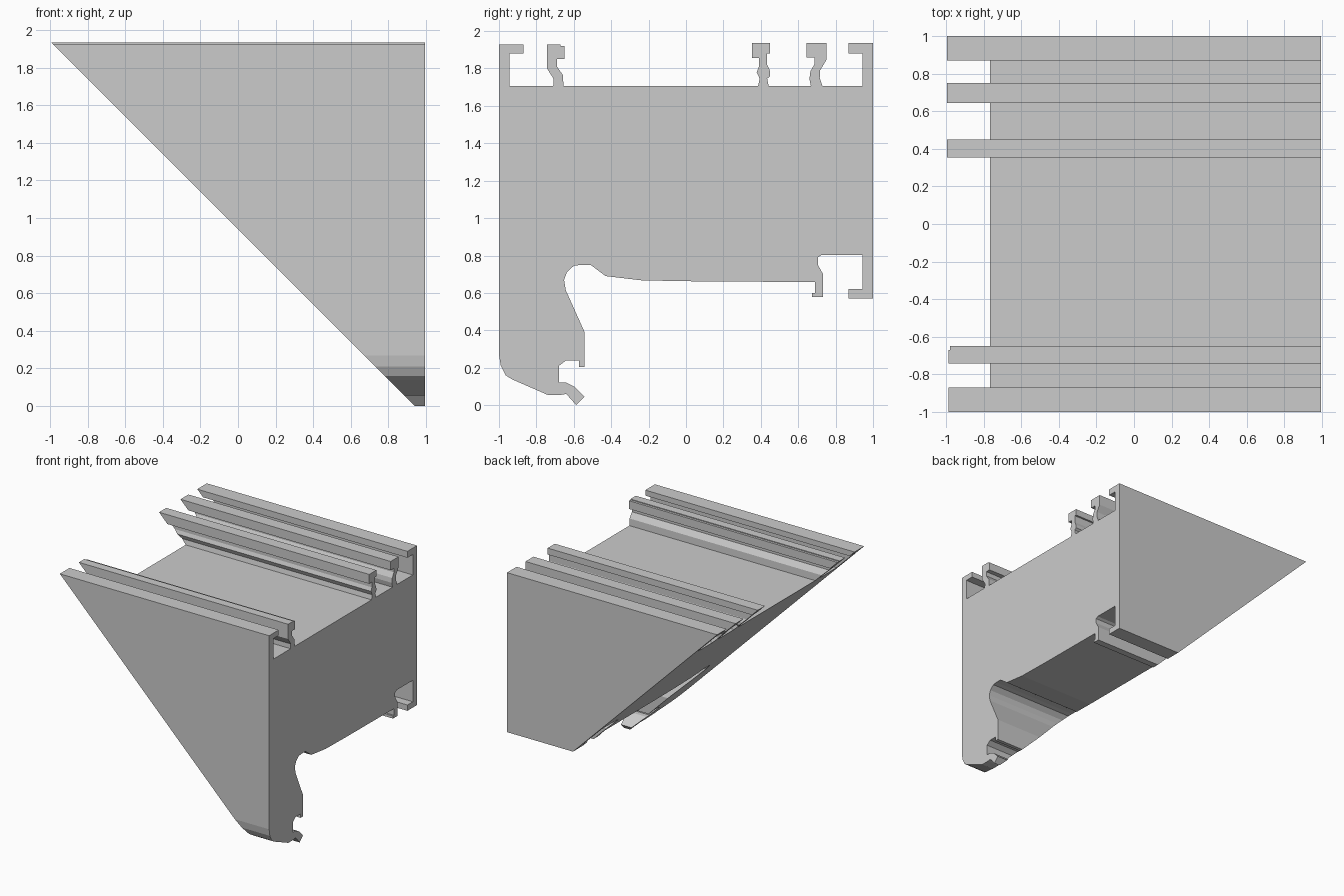
import bpy, bmesh

TOP, DECK, END_X, MITRE = 1.935, 1.705, 0.995, 0.94

# Lower edge of the section: rounded nose, clip groove, scooped underside, rear channel
underside = [
    (-1, .27), (-.99, .21), (-.965, .16), (-.93, .138), (-.74, .055), (-.67, .055), (-.64, .06),
    (-.587, 0), (-.542, .045), (-.595, .098), (-.64, .12), (-.68, .12),
    (-.68, .21), (-.64, .24), (-.573, .24), (-.573, .205), (-.542, .205),
    (-.542, .39), (-.643, .615), (-.652, .67), (-.637, .71), (-.6, .745),
    (-.56, .75), (-.51, .75), (-.43, .69), (-.235, .667), (.05, .662),
    (.69, .658), (.69, .60), (.675, .60), (.675, .578), (.733, .578),
    (.733, .70), (.705, .75), (.705, .79), (.725, .803), (.943, .803),
    (.943, .62), (.87, .62), (.87, .57), (1, .57)]


# Inward-turned lip on top of a side wall, mirrored for the other side
def wall_lip(side, top):
    pts = [(1, top), (.87, top), (.87, 1.88), (.943, 1.88), (.943, DECK)]
    pts = [(side * y, z) for y, z in pts]
    return pts if side > 0 else pts[::-1]


# Curved snap hooks standing on the deck
outer_hook = [(.73, DECK), (.715, 1.75), (.717, 1.79), (.75, 1.845), (.75, TOP),
              (.643, TOP), (.643, 1.86), (.688, 1.86), (.688, 1.825),
              (.665, 1.785), (.66, 1.745), (.668, DECK)]
inner_hook = [(.442, DECK), (.434, 1.745), (.45, 1.76), (.448, 1.79), (.434, 1.82),
              (.434, 1.88), (.45, 1.88), (.45, TOP), (.353, TOP), (.353, 1.855),
              (.39, 1.855), (.39, 1.81), (.378, 1.78), (.394, 1.745), (.385, DECK)]
front_hook = [(-.655, DECK), (-.658, 1.765), (-.69, 1.81), (-.69, 1.85), (-.65, 1.85),
              (-.65, 1.92), (-.67, 1.92), (-.67, 1.927), (-.743, 1.927), (-.743, 1.80),
              (-.708, 1.745), (-.71, DECK)]

section = (underside + wall_lip(1, TOP) + outer_hook + inner_hook
           + front_hook + wall_lip(-1, 1.927))


# Extrude along x from a square end to a 45 degree mitre cut
def mitred_extrusion(name, pts):
    bm = bmesh.new()
    square = [bm.verts.new((END_X, y, z)) for y, z in pts]
    mitre = [bm.verts.new((MITRE - z, y, z)) for y, z in pts]
    bm.faces.new(square)
    bm.faces.new(mitre[::-1])
    for i in range(len(pts)):
        j = (i + 1) % len(pts)
        bm.faces.new((square[j], square[i], mitre[i], mitre[j]))
    bmesh.ops.recalc_face_normals(bm, faces=bm.faces)
    mesh = bpy.data.meshes.new(name)
    bm.to_mesh(mesh)
    bm.free()
    ob = bpy.data.objects.new(name, mesh)
    bpy.context.collection.objects.link(ob)
    return ob


mitred_extrusion("mitred_frame_profile", section)
